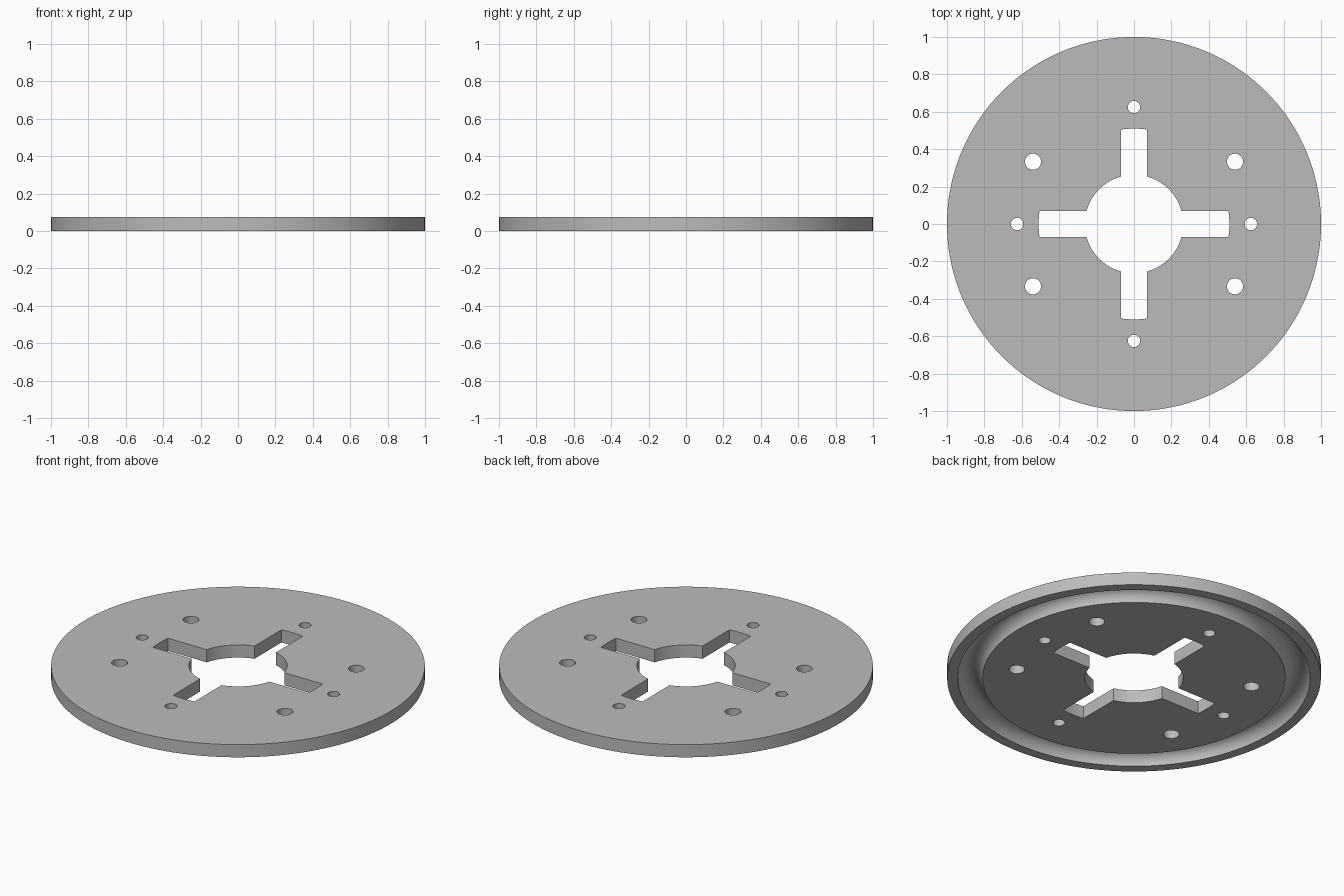
import bpy, bmesh
from math import sin, cos, asin, pi, radians, sqrt

cube = bpy.data.objects.get("Cube")
if cube:
    bpy.data.objects.remove(cube, do_unlink=True)

THICK = 0.075
GROOVE_IN, GROOVE_OUT = 0.81, 0.943
HUB_R, SLOT_R, SLOT_HALF = 0.263, 0.51, 0.07

grey = bpy.data.materials.new("plain grey")
grey.use_nodes = True
colour = (0.5, 0.5, 0.5, 1)
grey.diffuse_color = colour
grey.node_tree.nodes["Principled BSDF"].inputs["Base Color"].default_value = colour


def make_object(name, bm):
    mesh = bpy.data.meshes.new(name)
    bmesh.ops.recalc_face_normals(bm, faces=bm.faces)
    bm.to_mesh(mesh)
    bm.free()
    mesh.materials.append(grey)
    obj = bpy.data.objects.new(name, mesh)
    bpy.context.collection.objects.link(obj)
    return obj


def arc(radius, start, end, count, cx=0, cy=0):
    steps = [start + (end - start) * i / count for i in range(count + 1)]
    return [(cx + radius * cos(a), cy + radius * sin(a)) for a in steps]


def add_prism(bm, outline):
    """Extrude a flat outline right through the plate."""
    face = bm.faces.new([bm.verts.new((x, y, -0.1)) for x, y in outline])
    out = bmesh.ops.extrude_face_region(bm, geom=[face])
    verts = [v for v in out["geom"] if isinstance(v, bmesh.types.BMVert)]
    bmesh.ops.translate(bm, verts=verts, vec=(0, 0, 0.3))


# Plate: lathed profile with a half-round groove in the underside
mid, rad = (GROOVE_IN + GROOVE_OUT) / 2, (GROOVE_OUT - GROOVE_IN) / 2
profile = [(0, THICK), (1, THICK), (1, 0)]
profile += arc(rad, 0, pi, 20, cx=mid) + [(0, 0)]
bm = bmesh.new()
verts = [bm.verts.new((r, 0, z)) for r, z in profile]
edges = [bm.edges.new(pair) for pair in zip(verts, verts[1:])]
bmesh.ops.spin(bm, geom=verts + edges, cent=(0, 0, 0), axis=(0, 0, 1),
               angle=2 * pi, steps=144)
bmesh.ops.remove_doubles(bm, verts=bm.verts, dist=0.0001)
bmesh.ops.dissolve_limit(bm, angle_limit=radians(0.1), verts=bm.verts, edges=bm.edges)
plate = make_object("grooved_plate", bm)

# Cutter: round hub opening with four round-ended slots
bm = bmesh.new()
tip, root = asin(SLOT_HALF / SLOT_R), asin(SLOT_HALF / HUB_R)
cross = []
for k in range(4):
    turn = k * pi / 2
    cross += arc(SLOT_R, turn - tip, turn + tip, 6)
    cross += arc(HUB_R, turn + root, turn + pi / 2 - root, 16)
add_prism(bm, cross)

# Cutter: four small holes in line with the slots, four larger ones between
for k in range(4):
    a = k * pi / 2
    add_prism(bm, arc(0.033, 0, 2 * pi, 32, 0.625 * cos(a), 0.625 * sin(a))[:-1])
for sx in (-1, 1):
    for sy in (-1, 1):
        add_prism(bm, arc(0.043, 0, 2 * pi, 32, sx * 0.54, sy * 0.333)[:-1])
cutter = make_object("hole_cutter", bm)
cutter.hide_render = True

# Cut the openings and finish the shading
bpy.ops.object.select_all(action="DESELECT")
bpy.context.view_layer.objects.active = plate
plate.select_set(True)
cut = plate.modifiers.new("openings", "BOOLEAN")
cut.operation = "DIFFERENCE"
cut.solver = "EXACT"
cut.object = cutter
bpy.ops.object.modifier_apply(modifier=cut.name)
bpy.data.objects.remove(cutter, do_unlink=True)
bpy.ops.object.shade_smooth_by_angle(angle=radians(30))
